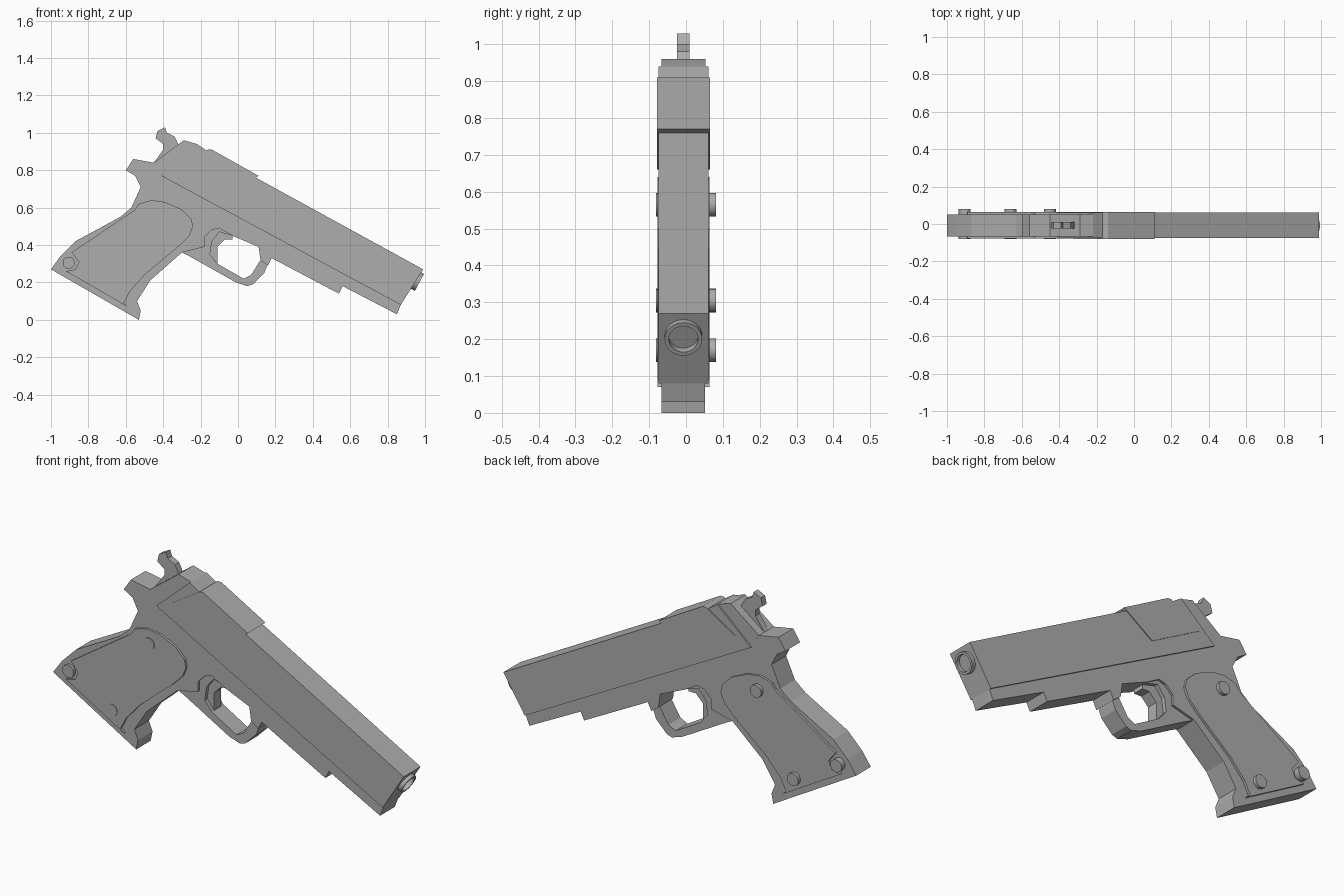
import bpy
import bmesh
from math import radians
from mathutils import Matrix, Vector

cube = bpy.data.objects.get("Cube")
if cube:
    bpy.data.objects.remove(cube, do_unlink=True)

# Single painted finish
grey = bpy.data.materials.new("plain_grey")
grey.use_nodes = True
COLOUR = (0.42, 0.42, 0.42, 1)
grey.diffuse_color = COLOUR
grey.node_tree.nodes["Principled BSDF"].inputs["Base Color"].default_value = COLOUR

MIDDLE = -0.007  # sideways centre of the body


def finish(name, bm, smooth=False):
    bmesh.ops.recalc_face_normals(bm, faces=bm.faces)
    mesh = bpy.data.meshes.new(name)
    bm.to_mesh(mesh)
    bm.free()
    mesh.materials.append(grey)
    obj = bpy.data.objects.new(name, mesh)
    bpy.context.collection.objects.link(obj)
    if smooth:
        bpy.ops.object.select_all(action="DESELECT")
        obj.select_set(True)
        bpy.context.view_layer.objects.active = obj
        bpy.ops.object.shade_smooth_by_angle(angle=radians(35))
    return obj


def plate(name, half_width, outline, middle=MIDDLE):
    """Side profile in hundredths (x, z), extruded through the thickness."""
    bm = bmesh.new()
    front = middle - half_width
    face = bm.faces.new([bm.verts.new((x / 100, front, z / 100)) for x, z in outline])
    result = bmesh.ops.extrude_face_region(bm, geom=[face], use_keep_orig=True)
    moved = [v for v in result["geom"] if isinstance(v, bmesh.types.BMVert)]
    bmesh.ops.translate(bm, verts=moved, vec=(0, 2 * half_width, 0))
    return finish(name, bm)


def rod(name, centre, axis, radius, length, bore=0):
    """Round bar along an axis, with an optional bored front end."""
    bm = bmesh.new()
    turn = Vector(axis).to_track_quat("Z", "Y").to_matrix().to_4x4()
    bmesh.ops.create_cone(bm, cap_ends=True, segments=24, radius1=radius,
                          radius2=radius, depth=length)
    if bore:
        end = max(bm.faces, key=lambda f: f.calc_center_median().z)
        bmesh.ops.inset_region(bm, faces=[end], thickness=radius - bore)
        bmesh.ops.translate(bm, verts=end.verts, vec=(0, 0, 0))
        inner = bmesh.ops.extrude_discrete_faces(bm, faces=[end])["faces"][0]
        bmesh.ops.translate(bm, verts=inner.verts, vec=(0, 0, -length / 3))
    bmesh.ops.transform(bm, matrix=Matrix.Translation(centre) @ turn, verts=bm.verts)
    return finish(name, bm, smooth=True)


# Frame: tang, rail, dust cover and handle core
plate("frame", 0.059, [
    (-60, 80), (-56, 86), (-45, 84), (-40, 77), (87, 8), (85, 3), (56, 18),
    (54, 14), (18, 33), (16, 29), (12, 32), (11, 39), (-3, 45), (-10, 49),
    (-14, 48), (-18, 44), (-18, 39), (-30, 36), (-47, 21), (-54, 10), (-52, 5),
    (-53, 0), (-100, 27), (-95, 34), (-87, 42), (-63, 55), (-57, 60),
    (-52, 71), (-55, 77)])

# Slide, its raised rear cover and the block behind it
plate("slide", 0.068, [(-41, 77), (-22, 94), (-16, 90), (99, 27), (87, 8)])
plate("slide_cover", 0.072, [(-32, 81), (-5, 66), (11, 77), (-14, 91), (-16, 91)])
plate("rear_block", 0.06, [(-45, 84), (-29, 96), (-22, 94), (-40, 77)])

# Hammer
plate("hammer", 0.017, [
    (-44, 97), (-43, 101), (-39, 103), (-38, 100), (-34, 98), (-32, 94),
    (-30, 93), (-38, 80), (-45, 84), (-40, 91), (-40, 94)])

# Guard loop and trigger
plate("trigger_guard", 0.048, [
    (-18, 39), (-30, 36), (-26, 34), (-1, 20), (5, 18), (8, 19), (14, 25),
    (16, 30), (12, 32), (7, 24), (3, 22), (-11, 30), (-15, 35), (-14, 42),
    (-10, 47), (-3, 45), (-10, 49), (-14, 48), (-18, 44)])
plate("trigger", 0.028, [
    (-3, 46), (-10, 47), (-14, 42), (-15, 35), (-11, 30), (-11, 39),
    (-7, 43), (-3, 43)])

# Grip panels showing on both sides of the handle
plate("grip_panels", 0.071, [
    (-55, 59), (-53, 62), (-50, 63), (-46, 64), (-39, 63), (-30, 59), (-25, 54),
    (-24, 50), (-26, 45), (-32, 39), (-50, 24), (-58, 15), (-61, 9), (-59, 7),
    (-92, 26), (-87, 27), (-85, 31), (-89, 36)])

# Grip screws, passing right through
screws = {"rear": (-0.905, 0.305), "upper": (-0.45, 0.565), "lower": (-0.66, 0.17)}
for label, (x, z) in screws.items():
    rod(label + "_grip_screw", (x, 0, z), (0, 1, 0), 0.032, 0.163)

# Barrel end poking out of the slide
bore_axis = Vector((0.88, 0, -0.475))
rod("barrel", Vector((0.97, MIDDLE, 0.20)) - bore_axis * 0.06, bore_axis, 0.051, 0.12, 0.04)
